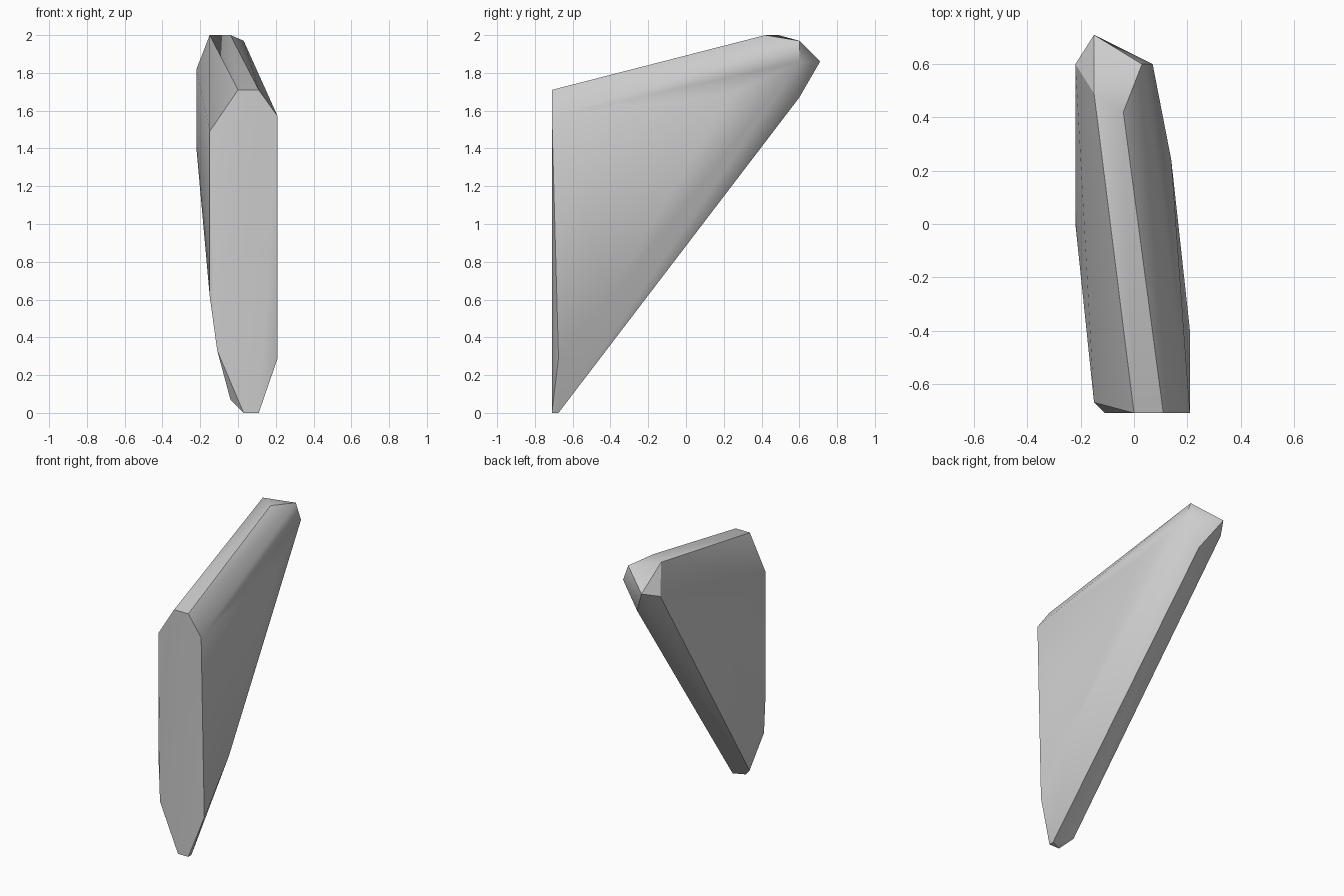
import bpy
import bmesh
from math import radians

cube = bpy.data.objects.get("Cube")
if cube:
    bpy.data.objects.remove(cube, do_unlink=True)

# Stone colour
stone = bpy.data.materials.new("stone_grey")
stone.use_nodes = True
grey = (0.6, 0.6, 0.6, 1)
stone.diffuse_color = grey
stone.node_tree.nodes["Principled BSDF"].inputs["Base Color"].default_value = grey

# Corners of the chipped wedge
front = [(0, -.71, 1.71), (.11, -.71, 1.71), (.21, -.71, 1.57), (.21, -.675, .29),
         (-.11, -.71, .33), (-.15, -.67, .62), (-.15, -.67, 1.49)]
foot = [(.03, -.71, 0), (.11, -.71, 0), (.11, -.675, 0), (-.04, -.65, .07)]
sides = [(.21, -.4, .62), (.14, .24, 1.69), (-.22, 0, 1.4)]
tip = [(-.04, .42, 2), (-.15, .49, 2), (.03, .6, 1.97), (.07, .6, 1.86),
       (-.15, .71, 1.86), (-.22, .6, 1.82), (-.04, .6, 1.67)]

# Wrap the corners in a convex skin
bm = bmesh.new()
for corner in front + foot + sides + tip:
    bm.verts.new(corner)
hull = bmesh.ops.convex_hull(bm, input=bm.verts[:])
loose = {v for v in hull["geom_interior"] + hull["geom_unused"]
         if isinstance(v, bmesh.types.BMVert) and not v.link_faces}
bmesh.ops.delete(bm, geom=list(loose), context="VERTS")
bmesh.ops.dissolve_limit(bm, angle_limit=radians(1), verts=bm.verts[:], edges=bm.edges[:])
bmesh.ops.recalc_face_normals(bm, faces=bm.faces[:])

mesh = bpy.data.meshes.new("rock_wedge")
bm.to_mesh(mesh)
bm.free()
mesh.materials.append(stone)
rock = bpy.data.objects.new("rock_wedge", mesh)
bpy.context.collection.objects.link(rock)

# Soft shallow creases, sharp ridges
bpy.context.view_layer.objects.active = rock
rock.select_set(True)
bpy.ops.object.shade_smooth_by_angle(angle=radians(30))
